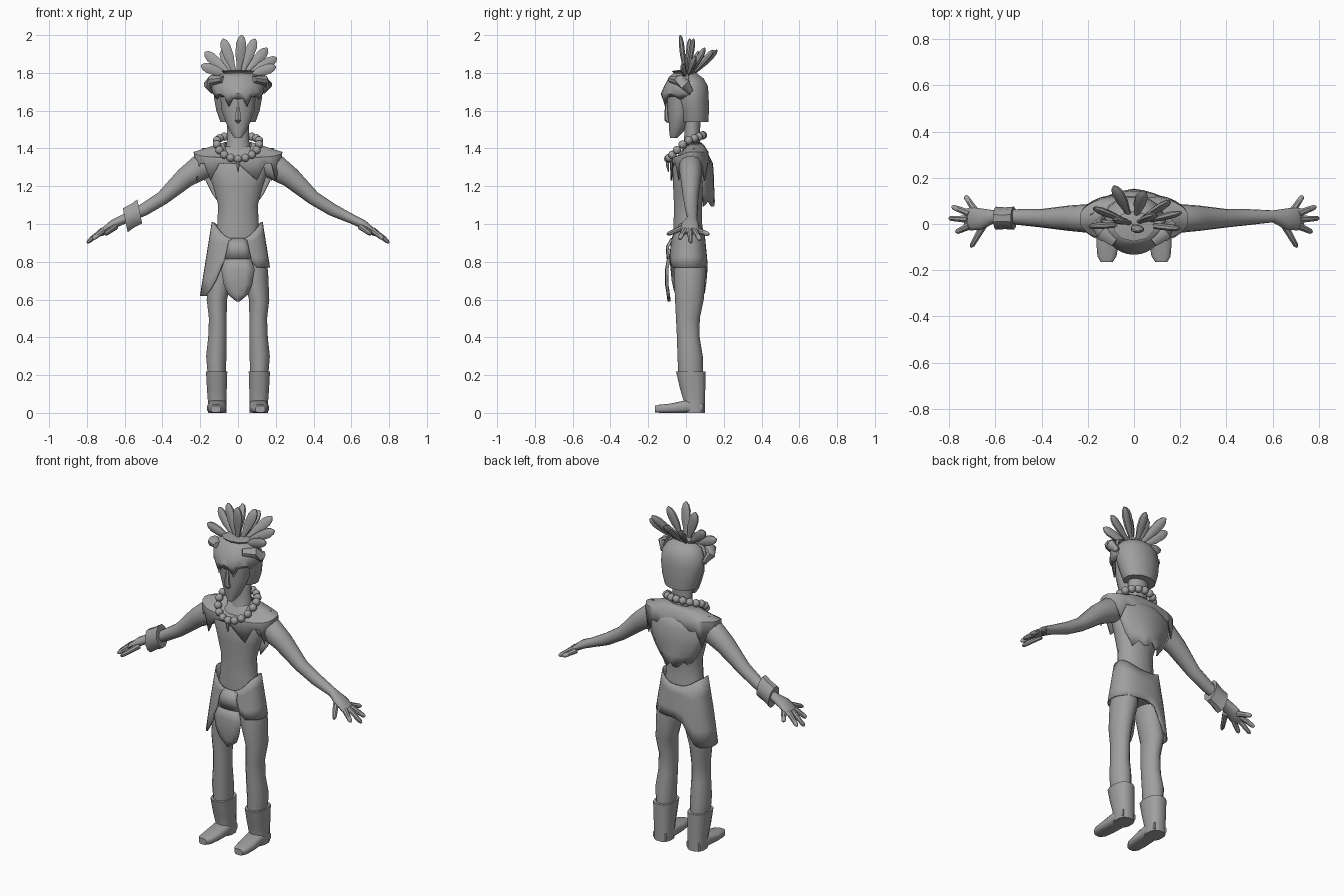
import bpy, bmesh, math
from mathutils import Vector

cube = bpy.data.objects.get("Cube")
if cube:
    bpy.data.objects.remove(cube, do_unlink=True)

COLOUR = (0.35, 0.35, 0.35, 1)
grey = bpy.data.materials.new("plain grey")
grey.use_nodes = True
grey.diffuse_color = COLOUR
grey.node_tree.nodes["Principled BSDF"].inputs["Base Color"].default_value = COLOUR

Y, Z = Vector((0, 1, 0)), Vector((0, 0, 1))


def finish(name, bm, angle=40):
    bmesh.ops.recalc_face_normals(bm, faces=bm.faces)
    me = bpy.data.meshes.new(name)
    bm.to_mesh(me)
    bm.free()
    me.materials.append(grey)
    me.shade_smooth()
    me.set_sharp_from_angle(angle=math.radians(angle))
    ob = bpy.data.objects.new(name, me)
    bpy.context.collection.objects.link(ob)
    return ob


def spow(t, p):
    return math.copysign(abs(t) ** p, t)


def limb(name, sections, n=12, axis=None, v_axis=Y, power=1.0):
    """Skin rings (x, y, z, half width, half depth) along a path."""
    bm = bmesh.new()
    pts = [Vector(s[:3]) for s in sections]
    rings = []
    for i, s in enumerate(sections):
        d = axis or (pts[min(i + 1, len(pts) - 1)] - pts[max(i - 1, 0)]).normalized()
        v = (v_axis - d * v_axis.dot(d)).normalized()
        u = v.cross(d)
        ring = []
        for k in range(n):
            a = math.tau * (k + 0.5) / n
            ring.append(bm.verts.new(pts[i] + u * s[3] * spow(math.cos(a), power)
                                     + v * s[4] * spow(math.sin(a), power)))
        rings.append(ring)
    for r, q in zip(rings, rings[1:]):
        for k in range(n):
            bm.faces.new((r[k], r[(k + 1) % n], q[(k + 1) % n], q[k]))
    bm.faces.new(rings[0])
    bm.faces.new(rings[-1])
    return finish(name, bm)


def stack(name, sections, n=16, power=1.0):
    """Upright loft from rings (z, x, half width, y, half depth)."""
    return limb(name, [(x, y, z, w, d) for z, x, w, y, d in sections], n, axis=Z, power=power)


def sheet(name, point, cols, rows, closed=False):
    """Thin cloth from point(column, row)."""
    bm = bmesh.new()
    g = [[bm.verts.new(point(c, r)) for c in range(cols)] for r in range(rows)]
    for r in range(rows - 1):
        for c in range(cols if closed else cols - 1):
            e = (c + 1) % cols
            bm.faces.new((g[r][c], g[r][e], g[r + 1][e], g[r + 1][c]))
    ob = finish(name, bm)
    mod = ob.modifiers.new("thickness", "SOLIDIFY")
    mod.thickness = 0.006
    mod.offset = 0
    return ob


# Torso and neck
stack("torso", [(.78, 0, .13, .02, .08), (.9, 0, .132, .015, .085), (1.0, 0, .112, .01, .077),
                (1.1, 0, .107, .01, .075), (1.2, 0, .135, .015, .085), (1.3, 0, .17, .02, .09),
                (1.37, 0, .15, .03, .07), (1.41, 0, .08, .035, .045)])
stack("neck", [(1.36, 0, .07, .025, .055), (1.42, 0, .062, .03, .045), (1.47, 0, .058, .032, .042),
               (1.58, 0, .06, .035, .045)])

# Head: hair cap, face, nose
stack("hair_cap", [(1.54, 0, .095, .045, .075), (1.60, 0, .117, .04, .083), (1.67, 0, .13, .03, .092),
                   (1.73, 0, .128, .02, .098), (1.77, 0, .1, .015, .08), (1.80, 0, .05, .01, .045)])
stack("face", [(1.455, 0, .018, -.065, .02), (1.49, 0, .045, -.05, .04), (1.54, 0, .068, -.04, .053),
               (1.61, 0, .092, -.03, .07), (1.72, 0, .1, -.02, .085)], 12)
limb("nose", [(0, -.1, 1.65, .01, .008), (0, -.104, 1.59, .014, .01),
              (0, -.1, 1.55, .018, .014), (0, -.09, 1.535, .008, .008)], 6, axis=Z)

# Headdress with a ragged brow
brow = [(1.805, .05, -.05), (1.78, .115, -.085), (1.73, .138, -.112), (1.69, .13, -.13), (1.64, .112, -.12)]


def brow_point(c, r):
    a = math.radians(-100 + 200 * c / 16)
    z, rx, yf = brow[r]
    if r == 4:
        z += (-.035 if c % 4 == 2 else .02) * math.cos(a) + .03 * abs(math.sin(a))
    return (rx * math.sin(a), yf * math.cos(a), z)


sheet("headdress_brow", brow_point, 17, 5)
stack("feather_holder", [(1.78, 0, .06, 0, .05), (1.81, 0, .09, -.01, .065), (1.815, 0, .05, 0, .04)], 10)

# Fan of broad, blunt feathers
tips = [(-.195, -.01, 1.84), (-.175, .07, 1.91), (-.085, .165, 1.92), (-.08, .02, 1.98), (.02, -.03, 2.0),
        (.04, .145, 1.92), (.09, .04, 1.98), (.155, .10, 1.93), (.205, .05, 1.88), (.2, -.02, 1.835)]
for i, t in enumerate(tips):
    base, tip = Vector((t[0] * .12, t[1] * .1, 1.775)), Vector(t)
    shape = [(0, .01, .007), (.3, .016, .011), (.55, .028, .015), (.8, .029, .015), (.93, .02, .011), (1, .005, .004)]
    limb(f"feather_{i + 1}", [(*base.lerp(tip, f), w, d) for f, w, d in shape], 8)

# Bead necklace and fang pendant
for i in range(18):
    a = math.tau * (i + .5) / 18
    sa = math.sin(a)
    bm = bmesh.new()
    bmesh.ops.create_uvsphere(bm, u_segments=12, v_segments=8, radius=.022)
    bmesh.ops.translate(bm, verts=bm.verts, vec=(.113 * math.cos(a), -.002 + .092 * sa,
                                                 1.437 + (.092 if sa < 0 else .033) * sa))
    finish(f"necklace_bead_{i + 1}", bm)
limb("necklace_fang", [(0, -.098, 1.34, .012, .01), (0, -.098, 1.31, .01, .008), (0, -.093, 1.275, .002, .002)], 6)

# Ragged shoulder cloth with a low neckline at the front
yoke = [(.07, .045, .01, 1.43, .07), (.135, .055, .02, 1.41, .06), (.232, .062, .032, 1.38, .03),
        (.23, .068, .036, 1.285, 0)]


def yoke_point(c, r):
    a = math.tau * c / 28
    ca, sa = math.cos(a), math.sin(a)
    rx, side, bulge, z, dip = yoke[r]
    if r == 3:
        z += -.055 if c % 3 == 1 else .035
    return (rx * spow(ca, .55), .022 + side * spow(sa, .6) + bulge * sa ** 3, z - dip * max(0, -sa))


sheet("shoulder_cloth", yoke_point, 28, 4, closed=True)

# Back cape tapering to its hem
cape = [(1.40, .19, .1), (1.32, .19, .14), (1.23, .17, .146), (1.16, .135, .147), (1.1, .085, .15)]


def cape_point(c, r):
    u = c / 4 - 1
    z, w, y = cape[r]
    if r == 4:
        z += .02 if c % 3 == 1 else -.008
    return (w * u, y - .06 * u * u, z)


sheet("back_cape", cape_point, 9, 5)


# Wrapped skirt, longer on the right side
def skirt_point(c, r):
    a = math.tau * c / 32
    ca, sa = math.cos(a), math.sin(a)
    top = 1.01 - .09 * max(0, -sa) ** 3 - .05 * max(0, sa) ** 3
    start = -.35 if sa < 0 else -.15
    drop = min(1, max(0, (start - ca) / .45))
    hem = (.80 if sa < -.9 else .77) - .15 * drop
    z = top + (hem - top) * r / 4
    rx = .128 + (1.01 - z) * .16
    ry = .078 + min(.022, (1.01 - z) * .1)
    return (rx * spow(ca, .85) - (.008 if ca < 0 else 0), .012 + ry * spow(sa, .85), z)


sheet("wrapped_skirt", skirt_point, 32, 5, closed=True)

# Loincloth: strap folded over the waist and hanging flap
strap = [(.925, .045, -.078), (.88, .055, -.104), (.815, .07, -.1)]
flap = [(.83, .062, -.095), (.76, .088, -.108), (.68, .075, -.108), (.63, .055, -.1), (.59, .006, -.095)]
for name, rows in (("loincloth_strap", strap), ("loincloth_flap", flap)):
    sheet(name, lambda c, r, rows=rows: (rows[r][1] * (c / 2 - 1), rows[r][2] + .012 * (c / 2 - 1) ** 2,
                                         rows[r][0]), 5, len(rows))

# Paired parts
for side, s in (("left", 1), ("right", -1)):
    limb(side + "_head_curl", [(s * .08, -.075, 1.765, .018, .028), (s * .135, -.035, 1.762, .028, .035),
                               (s * .158, -.005, 1.738, .024, .03), (s * .135, .025, 1.70, .012, .015)], 8)
    arm = [(.11, .025, 1.33, .06, .058), (.2, .024, 1.30, .07, .062), (.28, .025, 1.245, .056, .055),
           (.4, .025, 1.137, .038, .04), (.5, .03, 1.075, .034, .034), (.6, .033, 1.028, .026, .026),
           (.66, .022, 1.0, .024, .046), (.705, .022, .968, .018, .05), (.73, .025, .952, .01, .042)]
    limb(side + "_arm", [(s * x, y, z, u, v) for x, y, z, u, v in arm], 14)
    fingers = [("little", .685, .055, .73, .122, .945), ("ring", .71, .045, .787, .075, .915),
               ("middle", .715, .02, .80, .025, .9), ("index", .71, -.008, .77, -.035, .92),
               ("thumb", .65, -.005, .705, -.1, .945)]
    for label, bx, by, tx, ty, tz in fingers:
        b, t = Vector((s * bx, by, .968 if label != "thumb" else .985)), Vector((s * tx, ty, tz))
        shape = [(0, .017), (.5, .014), (.88, .012), (1, .005)]
        limb(f"{side}_{label}_finger", [(*b.lerp(t, f), w, w) for f, w in shape], 8, v_axis=Z)
    leg = [(.87, .08, .06, .02, .075), (.75, .088, .073, .02, .085), (.6, .112, .055, .018, .076),
           (.5, .107, .048, .01, .063), (.4, .109, .05, .012, .06), (.3, .115, .055, .022, .067),
           (.18, .112, .048, .025, .065)]
    stack(side + "_leg", [(z, s * x, w, y, d) for z, x, w, y, d in leg], 14)
    boot = [(.22, .113, .058, .025, .08), (.13, .112, .054, .035, .069), (.05, .11, .05, .046, .056),
            (0, .11, .05, .046, .056)]
    stack(side + "_boot", [(z, s * x, w, y, d) for z, x, w, y, d in boot], 12, .8)
    foot = [(.09, .028, .045, .028), (.0, .034, .05, .034), (-.08, .025, .05, .025),
            (-.14, .022, .042, .022), (-.165, .02, .026, .018)]
    limb(side + "_foot", [(s * (.11 + max(0, -y) * .05), y, z, w, h) for y, z, w, h in foot], 12,
         axis=-Y, v_axis=Z, power=.6)

# Bracelet on the right wrist
limb("right_bracelet", [(-.52, .025, 1.066, .068, .05), (-.558, .025, 1.044, .064, .047),
                        (-.597, .025, 1.02, .068, .05)], 10, axis=Vector((-1, 0, -.2)).normalized())
